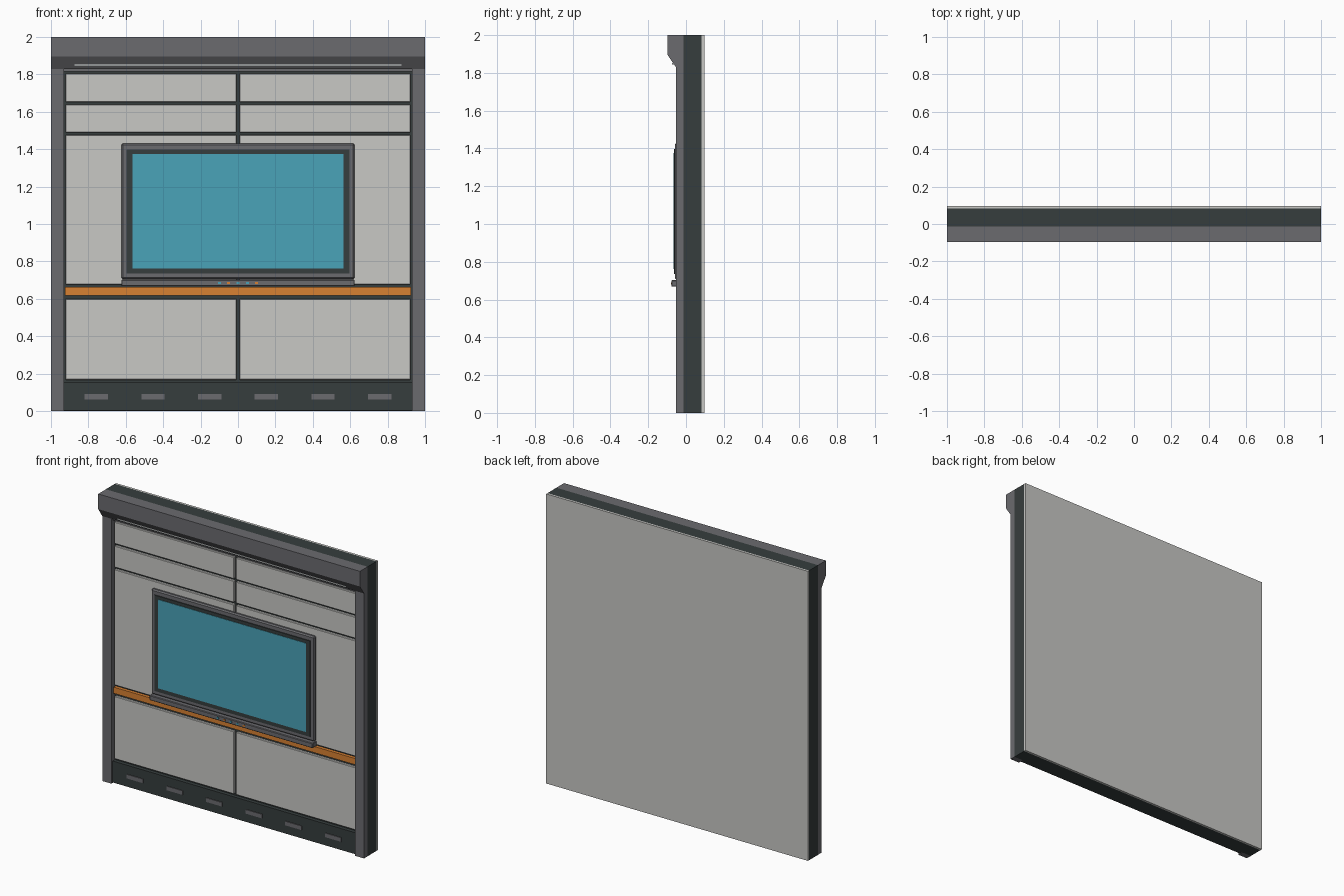
import bpy, bmesh

if "Cube" in bpy.data.objects:
    bpy.data.objects.remove(bpy.data.objects["Cube"])


def material(name, hex_code):
    def lin(v):
        return v / 12.92 if v <= 0.04045 else ((v + 0.055) / 1.055) ** 2.4
    m = bpy.data.materials.new(name)
    rgb = [lin(int(hex_code[i:i + 2], 16) / 255) for i in (0, 2, 4)]
    m.diffuse_color = (*rgb, 1)
    m.use_nodes = True
    m.node_tree.nodes["Principled BSDF"].inputs["Base Color"].default_value = m.diffuse_color
    return m


GREY = material("mid grey", "6b6b6f")
DARK = material("dark slate", "363d3d")
LIGHT = material("pale grey", "c8c8c5")
TEAL = material("screen teal", "4aa3b8")
ORANGE = material("orange", "d88132")
WHITE = material("lamp white", "e8ecec")


def finish(name, bm, mat, bevel=0):
    bmesh.ops.recalc_face_normals(bm, faces=bm.faces)
    me = bpy.data.meshes.new(name)
    bm.to_mesh(me)
    bm.free()
    me.materials.append(mat)
    ob = bpy.data.objects.new(name, me)
    bpy.context.collection.objects.link(ob)
    if bevel:
        mod = ob.modifiers.new("edge bevel", "BEVEL")
        mod.width = bevel
        mod.segments = 1
    return ob


def box(name, x, y, z, mat, bevel=0):
    """Box from (min, max) pairs."""
    bm = bmesh.new()
    bmesh.ops.create_cube(bm, size=1)
    for v in bm.verts:
        v.co = [lo if c < 0 else hi for c, (lo, hi) in zip(v.co, (x, y, z))]
    return finish(name, bm, mat, bevel)


def extrude_x(name, profile, x0, x1, mat):
    """Extrude a (y, z) profile along x."""
    bm = bmesh.new()
    face = bm.faces.new([bm.verts.new((x0, y, z)) for y, z in profile])
    new = bmesh.ops.extrude_face_region(bm, geom=[face])["geom"]
    for v in new:
        if isinstance(v, bmesh.types.BMVert):
            v.co.x = x1
    return finish(name, bm, mat)


# Wall core and back sheet
box("wall_core", (-1, 1), (-0.014, 0.083), (0, 2), DARK)
box("back_sheet", (-1, 1), (0.083, 0.0975), (0, 2), LIGHT)

# Side pillars
for side in (-1, 1):
    box("pillar", tuple(sorted((side * 0.93, side))), (-0.053, -0.014), (0, 1.9), GREY)

# Overhanging top beam with sloped underside, lower bar and light strip
extrude_x("top_beam", [(-0.014, 2), (-0.0975, 2), (-0.0975, 1.895),
                       (-0.053, 1.83), (-0.014, 1.83)], -1, 1, GREY)
box("header_bar", (-0.93, 0.93), (-0.04, -0.014), (1.816, 1.83), GREY)
box("light_strip", (-0.875, 0.875), (-0.073, -0.06), (1.845, 1.853), WHITE)

# Wall panels, with dark gaps between them
for z0, z1 in ((1.653, 1.804), (1.49, 1.639), (0.676, 1.476), (0.167, 0.6)):
    for side in (-1, 1):
        x = tuple(sorted((side * 0.008, side * 0.922)))
        box("wall_panel", x, (-0.034, -0.014), (z0, z1), LIGHT, 0.003)

# Orange rail
box("orange_rail", (-0.925, 0.925), (-0.036, -0.014), (0.619, 0.662), ORANGE)

# Base plinth with vents
box("plinth", (-0.93, 0.93), (-0.04, -0.014), (0.004, 0.152), DARK)
for i in range(6):
    cx = (i - 2.5) * 0.303
    box("vent", (cx - 0.062, cx + 0.062), (-0.045, -0.04), (0.063, 0.091), GREY)

# Screen: frame, dark surround and display
box("screen_frame", (-0.624, 0.624), (-0.058, -0.03), (0.705, 1.43), GREY, 0.008)
box("screen_surround", (-0.595, 0.595), (-0.064, -0.05), (0.735, 1.397), DARK)
box("screen_display", (-0.565, 0.565), (-0.067, -0.06), (0.762, 1.375), TEAL)

# Control ledge with indicator buttons
box("control_ledge", (-0.624, 0.624), (-0.077, -0.03), (0.668, 0.703), GREY, 0.004)
for i, mat in enumerate((TEAL, ORANGE, TEAL, TEAL, ORANGE)):
    cx = (i - 2) * 0.05
    box("indicator", (cx - 0.008, cx + 0.008), (-0.08, -0.076), (0.68, 0.69), mat)
